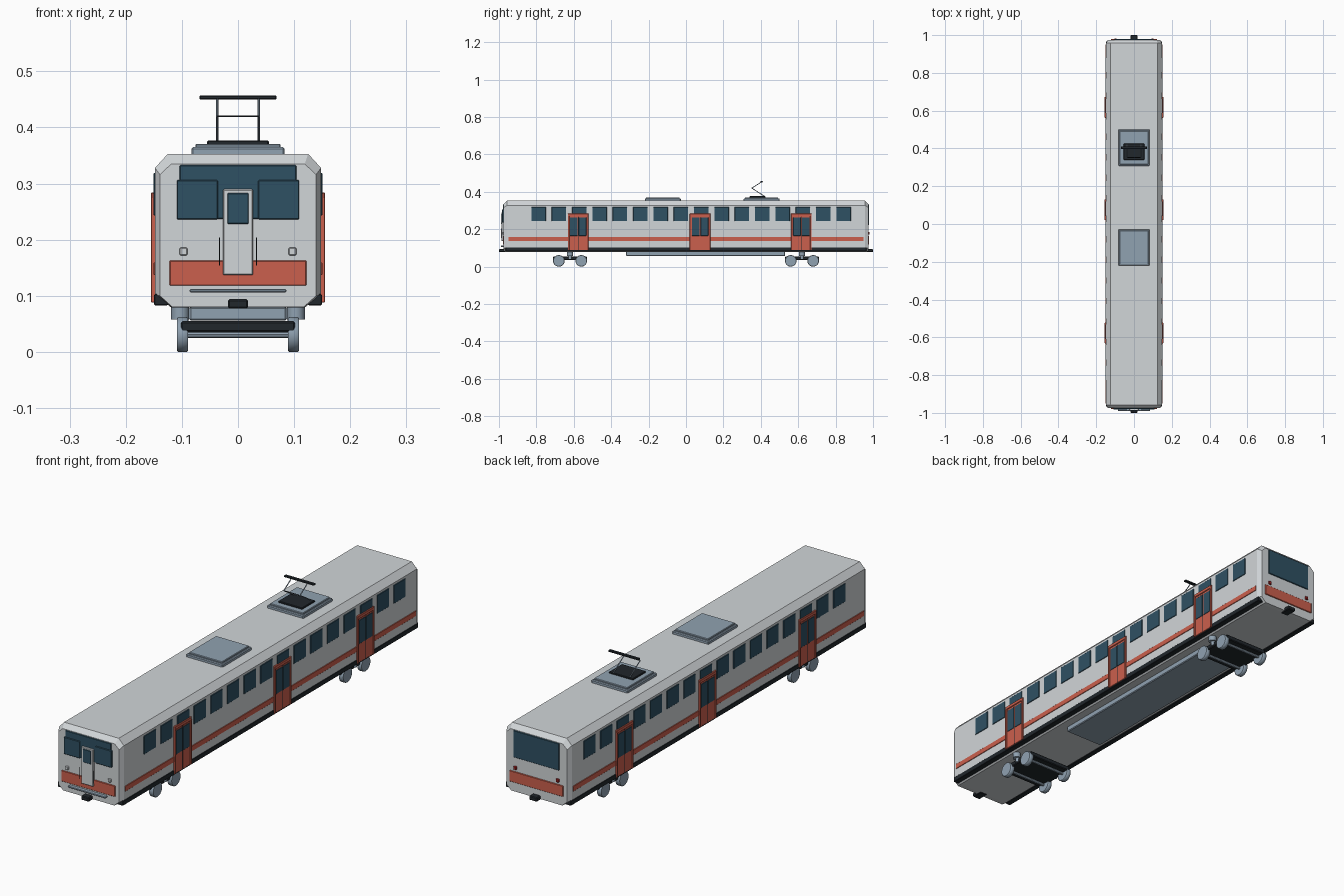
import bpy, bmesh, math
from mathutils import Vector

if "Cube" in bpy.data.objects:
    bpy.data.objects.remove(bpy.data.objects["Cube"])


def mat(name, col):
    m = bpy.data.materials.new(name)
    m.diffuse_color = (*col, 1)
    m.use_nodes = True
    m.node_tree.nodes["Principled BSDF"].inputs["Base Color"].default_value = m.diffuse_color
    return m


BODY = mat("pale_grey", (0.64, 0.67, 0.69))
GLASS = mat("dark_glass", (0.028, 0.082, 0.125))
ORANGE = mat("orange", (0.60, 0.115, 0.075))
STEEL = mat("steel", (0.28, 0.36, 0.44))
BLACK = mat("black", (0.015, 0.02, 0.025))
RED = mat("lamp_red", (0.4, 0.02, 0.02))


def finish(name, bm, m, bevel=0.0):
    bmesh.ops.recalc_face_normals(bm, faces=bm.faces)
    me = bpy.data.meshes.new(name)
    bm.to_mesh(me)
    bm.free()
    me.materials.append(m)
    ob = bpy.data.objects.new(name, me)
    bpy.context.collection.objects.link(ob)
    if bevel:
        b = ob.modifiers.new("bevel", 'BEVEL')
        b.width = bevel
        b.segments = 1
    return ob


def box(name, x, y, z, m, bevel=0.0015):
    """Box from (min, max) ranges."""
    bm = bmesh.new()
    bmesh.ops.create_cube(bm, size=1)
    for v in bm.verts:
        v.co = Vector([(r[0] + r[1]) / 2 + c * (r[1] - r[0]) for c, r in zip(v.co, (x, y, z))])
    return finish(name, bm, m, bevel)


def rod(name, a, b, r, m, sides=8, bevel=0.0):
    a, b = Vector(a), Vector(b)
    d = b - a
    bm = bmesh.new()
    bmesh.ops.create_cone(bm, cap_ends=True, segments=sides, radius1=r, radius2=r, depth=d.length)
    bmesh.ops.rotate(bm, verts=bm.verts, matrix=d.to_track_quat('Z', 'Y').to_matrix())
    bmesh.ops.translate(bm, verts=bm.verts, vec=(a + b) / 2)
    ob = finish(name, bm, m, bevel)
    for p in ob.data.polygons:
        p.use_smooth = len(p.vertices) == 4 and sides > 12
    return ob


def mirrored(x, s):
    return tuple(sorted((x[0] * s, x[1] * s)))


# Body shell: octagonal section lofted along y, tapered at both ends
half = [(0.119, 0.079), (0.148, 0.102), (0.148, 0.328), (0.125, 0.353)]
end = [(0.117, 0.080), (0.139, 0.100), (0.139, 0.316), (0.119, 0.335)]
bm = bmesh.new()
rings = []
for y, prof in ((-0.975, end), (-0.957, half), (0.957, half), (0.975, end)):
    pts = prof + [(-x, z) for x, z in reversed(prof)]
    rings.append([bm.verts.new((x, y, z)) for x, z in pts])
for r0, r1 in zip(rings, rings[1:]):
    for i in range(8):
        j = (i + 1) % 8
        bm.faces.new((r0[i], r0[j], r1[j], r1[i]))
bm.faces.new(rings[0])
bm.faces.new(rings[-1])
finish("body_shell", bm, BODY)

# Sides: skirt, stripe, windows, doors
for s, side in ((1, "right"), (-1, "left")):
    box(f"{side}_skirt", mirrored((0.125, 0.1495), s), (-0.965, 0.965), (0.083, 0.103), BLACK)
    box(f"{side}_stripe", mirrored((0.145, 0.1505), s), (-0.95, 0.95), (0.137, 0.159), ORANGE, 0.001)
    for i in range(16):
        c = -0.788 + i * 0.1087
        box(f"{side}_window_{i}", mirrored((0.145, 0.1505), s), (c - 0.039, c + 0.039),
            (0.243, 0.319), GLASS)
    for k, c in enumerate((-0.577, 0.075, 0.617)):
        n = f"{side}_door_{k}"
        box(n + "_panel", mirrored((0.145, 0.1515), s), (c - 0.05, c + 0.05), (0.088, 0.28), ORANGE)
        box(n + "_lintel", mirrored((0.145, 0.155), s), (c - 0.055, c + 0.055), (0.27, 0.284), ORANGE)
        for d in (-1, 1):
            box(n + "_post", mirrored((0.145, 0.155), s), sorted((c + d * 0.047, c + d * 0.055)),
                (0.088, 0.275), ORANGE, 0.001)
            box(n + "_glass", mirrored((0.15, 0.153), s), sorted((c + d * 0.003, c + d * 0.044)),
                (0.165, 0.263), GLASS, 0.001)
        box(n + "_seam", mirrored((0.15, 0.1522), s), (c - 0.001, c + 0.001), (0.09, 0.268), BLACK, 0)

# Features shared by both ends
for s, label in ((-1, "front"), (1, "back")):
    low = 0.237 if s < 0 else 0.222
    box(f"{label}_windscreen", (-0.104, 0.104), mirrored((0.965, 0.979), s), (low, 0.333), GLASS)
    box(f"{label}_band", (-0.122, 0.122), mirrored((0.965, 0.979), s), (0.118, 0.163), ORANGE)
    box(f"{label}_coupler", (-0.018, 0.018), mirrored((0.95, 1.0), s), (0.077, 0.094), BLACK, 0.003)
    for x in (-0.097, 0.097):
        box(f"{label}_lamp", (x - 0.007, x + 0.007), mirrored((0.97, 0.981), s), (0.172, 0.186),
            BODY if s < 0 else RED, 0.002)

# Cab end: side panes, gangway door, handrails, step
for s in (-1, 1):
    box("cab_pane", mirrored((0.036, 0.109), s), (-0.983, -0.965), (0.236, 0.306), GLASS)
    rod("cab_handrail", (s * 0.033, -0.988, 0.154), (s * 0.033, -0.988, 0.204), 0.001, BLACK)
box("gangway_door", (-0.027, 0.027), (-0.986, -0.965), (0.137, 0.29), BODY, 0.002)
box("gangway_door_window", (-0.019, 0.019), (-0.988, -0.98), (0.228, 0.283), GLASS)
box("cab_step", (-0.086, 0.086), (-0.99, -0.965), (0.106, 0.112), STEEL)

# Underfloor equipment
box("underfloor_box", (-0.087, 0.087), (-0.32, 0.53), (0.056, 0.08), STEEL, 0.003)

# Bogies
for c, label in ((-0.62, "front"), (0.62, "rear")):
    box(f"{label}_bogie_frame", (-0.102, 0.102), (c - 0.09, c + 0.09), (0.035, 0.055), BLACK, 0.003)
    for s in (-1, 1):
        rod(f"{label}_spring", (s * 0.103, c, 0.058), (s * 0.103, c, 0.08), 0.016, STEEL, 16)
        rod(f"{label}_spring_stem", (s * 0.098, c, 0.04), (s * 0.098, c, 0.06), 0.01, STEEL, 12)
        for d in (-0.06, 0.06):
            rod(f"{label}_wheel", (s * 0.089, c + d, 0.031), (s * 0.109, c + d, 0.031), 0.031,
                STEEL, 20, 0.002)
    for d in (-0.06, 0.06):
        rod(f"{label}_axle", (-0.09, c + d, 0.031), (0.09, c + d, 0.031), 0.006, STEEL)

# Roof units
for a, label in ((-0.22, "front"), (0.308, "rear")):
    box(f"{label}_roof_unit_base", (-0.083, 0.083), (a, a + 0.192), (0.35, 0.365), STEEL, 0.003)
    box(f"{label}_roof_unit_lid", (-0.076, 0.076), (a + 0.007, a + 0.185), (0.36, 0.371), STEEL, 0.002)

# Pantograph
box("pantograph_base", (-0.055, 0.055), (0.34, 0.425), (0.368, 0.377), BLACK, 0.002)
for x in (-0.037, 0.037):
    rod("pantograph_lower_arm", (x, 0.42, 0.376), (x, 0.352, 0.42), 0.002, STEEL)
    rod("pantograph_upper_arm", (x, 0.352, 0.42), (x, 0.404, 0.453), 0.002, STEEL)
rod("pantograph_knee", (-0.037, 0.352, 0.42), (0.037, 0.352, 0.42), 0.0015, BLACK)
box("pantograph_head", (-0.069, 0.069), (0.397, 0.411), (0.45, 0.457), BLACK, 0.002)
